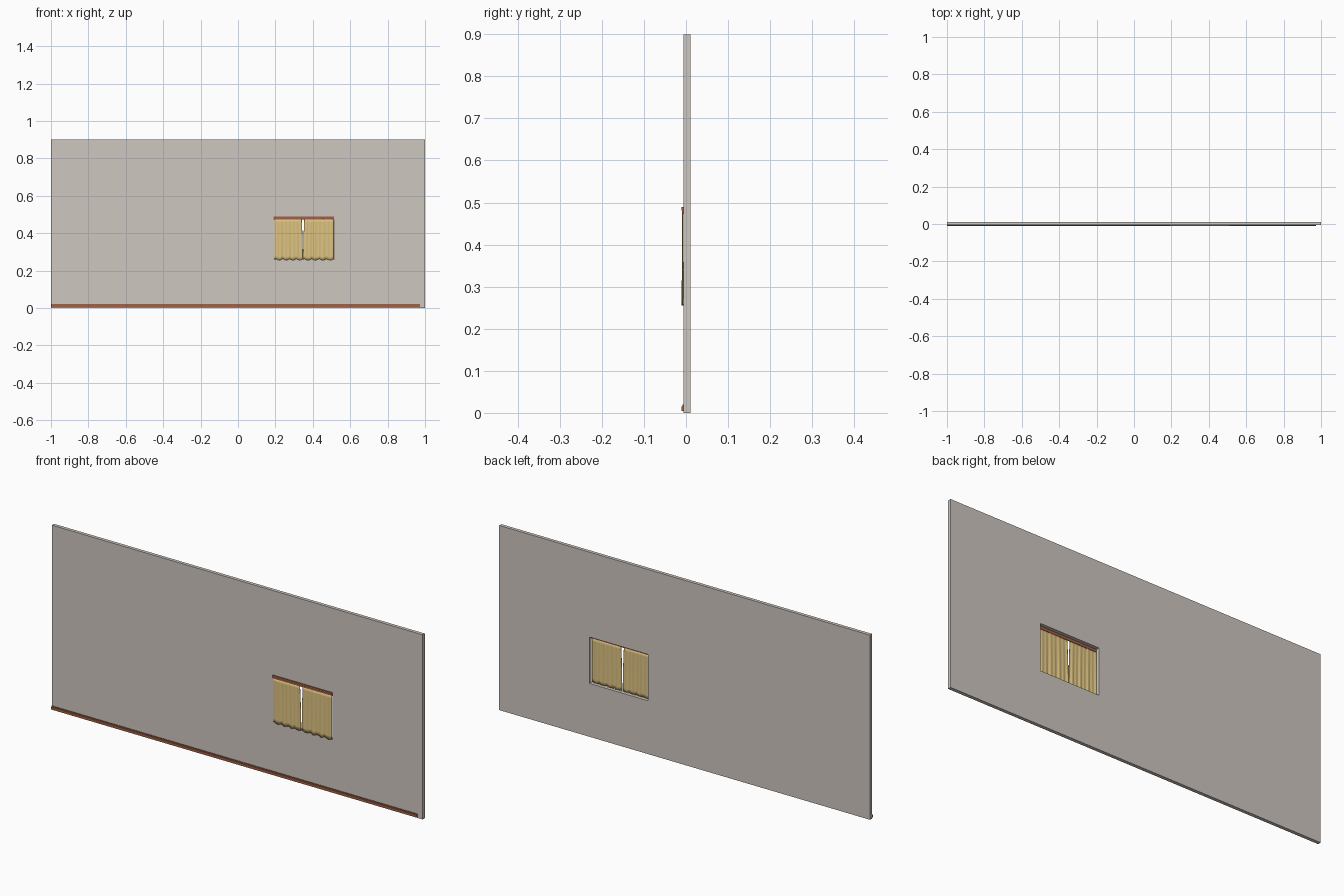
import bpy, bmesh, math

if "Cube" in bpy.data.objects:
    bpy.data.objects.remove(bpy.data.objects["Cube"])

def material(name, rgb):
    m = bpy.data.materials.new(name)
    m.diffuse_color = (*rgb, 1)
    m.use_nodes = True
    m.node_tree.nodes["Principled BSDF"].inputs["Base Color"].default_value = m.diffuse_color
    return m

WALL = material("plaster", (0.62, 0.57, 0.53))
WOOD = material("red_wood", (0.36, 0.12, 0.06))
CLOTH = material("yellow_cloth", (0.72, 0.54, 0.22))
FRONT, BACK = -0.006, 0.0105

def finish(name, bm, mat):
    bmesh.ops.recalc_face_normals(bm, faces=bm.faces)
    me = bpy.data.meshes.new(name)
    bm.to_mesh(me)
    bm.free()
    me.materials.append(mat)
    ob = bpy.data.objects.new(name, me)
    bpy.context.collection.objects.link(ob)
    return ob

# Wall: grid of rectangles with the window cell left open, then thickened
bm = bmesh.new()
xs, zs = (-1, 0.197, 0.513, 1), (0, 0.26, 0.486, 0.9)
g = [[bm.verts.new((x, FRONT, z)) for z in zs] for x in xs]
for i in range(3):
    for j in range(3):
        if (i, j) != (1, 1):
            bm.faces.new((g[i][j], g[i+1][j], g[i+1][j+1], g[i][j+1]))
ext = bmesh.ops.extrude_face_region(bm, geom=bm.faces[:], use_keep_orig=True)
for v in ext["geom"]:
    if isinstance(v, bmesh.types.BMVert):
        v.co.y = BACK
finish("wall", bm, WALL)

# Mouldings: a (y, z) profile swept along x
def moulding(name, profile, x0, x1):
    bm = bmesh.new()
    a, b = [[bm.verts.new((x, y, z)) for y, z in profile] for x in (x0, x1)]
    bm.faces.new(a)
    bm.faces.new(b)
    n = len(profile)
    for i in range(n):
        bm.faces.new((a[i], a[(i+1) % n], b[(i+1) % n], b[i]))
    return finish(name, bm, WOOD)

moulding("baseboard", [(FRONT, 0.004), (-0.0105, 0.004), (-0.0105, 0.015),
                       (-0.0088, 0.017), (-0.0088, 0.020), (FRONT, 0.020)], -1, 0.972)
moulding("curtain_pelmet", [(FRONT, 0.473), (-0.0092, 0.473), (-0.0092, 0.480),
                            (-0.0105, 0.482), (-0.0105, 0.489), (FRONT, 0.489)], 0.19, 0.514)

# Curtains: pleated sheets with a wavy hem, parting slightly near the top
def curtain(name, edge, centre, phase):
    bm = bmesh.new()
    nu, nv = 64, 12
    rows = []
    for j in range(nv + 1):
        t = j / nv
        part = 0.006 * (1 - t) ** 2
        inner = centre + (part if edge > centre else -part)
        row = []
        for i in range(nu + 1):
            u = i / nu
            fold = (0.6 * math.sin(u * 44 + phase + 0.5 * t)
                    + 0.4 * math.sin(u * 23 + 2 * phase))
            hem = 0.258 + 0.003 * math.sin(u * 26 + phase)
            z = 0.478 + (hem - 0.478) * t
            y = -0.0082 + fold * (0.0008 + 0.0011 * t)
            row.append(bm.verts.new((edge + (inner - edge) * u, y, z)))
        rows.append(row)
    for j in range(nv):
        for i in range(nu):
            bm.faces.new((rows[j][i], rows[j][i+1], rows[j+1][i+1], rows[j+1][i]))
    for f in bm.faces:
        f.smooth = True
    ob = finish(name, bm, CLOTH)
    mod = ob.modifiers.new("thickness", "SOLIDIFY")
    mod.thickness = 0.0006
    mod.offset = 0

curtain("left_curtain", 0.196, 0.3465, 0.4)
curtain("right_curtain", 0.512, 0.3485, 1.7)
